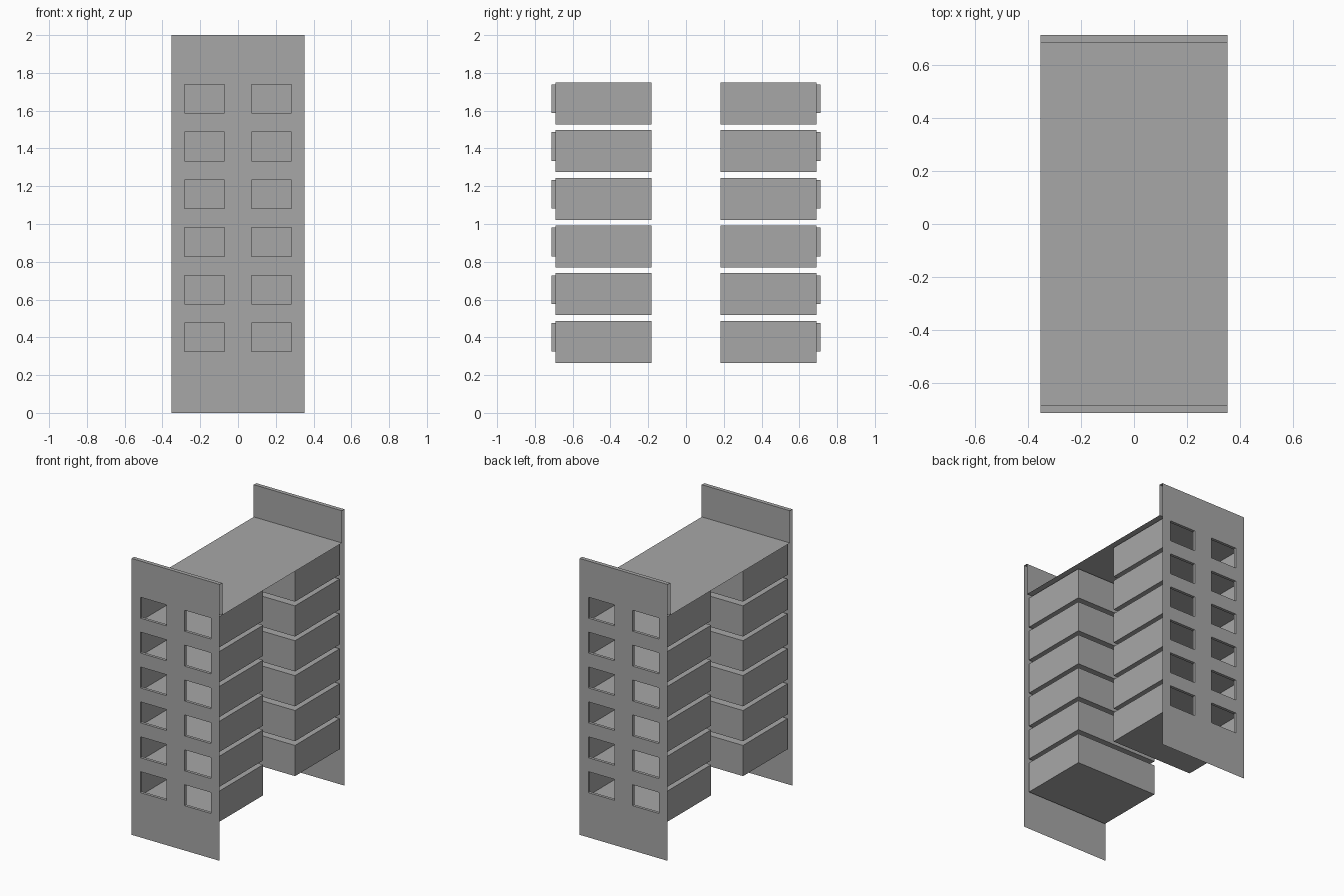
import bpy
import bmesh

cube = bpy.data.objects.get("Cube")
if cube:
    bpy.data.objects.remove(cube, do_unlink=True)

HALF_W = 0.353               # half width of the outer shell
ROOM_W = 0.329               # half width of the rooms
OUTER, PARAPET, ROOM_END, COURT = 0.713, 0.684, 0.692, 0.182   # depths
FLOORS, BASE, PITCH, HEIGHT = 6, 0.265, 0.2525, 0.222
ROOF_Z, TOP = 1.767, 2
WIN_X, WIN_Z = (0.072, 0.283), (0.059, 0.211)   # window, above each floor

concrete = bpy.data.materials.new("concrete_grey")
concrete.use_nodes = True
concrete.diffuse_color = (0.39, 0.39, 0.39, 1)
concrete.node_tree.nodes["Principled BSDF"].inputs["Base Color"].default_value = (0.39, 0.39, 0.39, 1)


def add_object(name, bm):
    bmesh.ops.remove_doubles(bm, verts=bm.verts, dist=0.0001)
    bmesh.ops.recalc_face_normals(bm, faces=bm.faces)
    mesh = bpy.data.meshes.new(name)
    bm.to_mesh(mesh)
    bm.free()
    mesh.materials.append(concrete)
    obj = bpy.data.objects.new(name, mesh)
    bpy.context.collection.objects.link(obj)


def quad(bm, *points):
    bm.faces.new([bm.verts.new(p) for p in points])


def flat(bm, x0, x1, y0, y1, z):
    quad(bm, (x0, y0, z), (x1, y0, z), (x1, y1, z), (x0, y1, z))


def upright(bm, x0, x1, y, z0, z1):
    quad(bm, (x0, y, z0), (x1, y, z0), (x1, y, z1), (x0, y, z1))


def side(bm, x, y0, y1, z0, z1):
    quad(bm, (x, y0, z0), (x, y1, z0), (x, y1, z1), (x, y0, z1))


def pierced_wall(bm, half_width, y, zs):
    """Wall sheet with a window hole in every odd row and column."""
    xs = [-half_width, -WIN_X[1], -WIN_X[0], WIN_X[0], WIN_X[1], half_width]
    for i, (x0, x1) in enumerate(zip(xs, xs[1:])):
        for j, (z0, z1) in enumerate(zip(zs, zs[1:])):
            if not (i % 2 and j % 2):
                upright(bm, x0, x1, y, z0, z1)


def end_wall(name, s):
    """Outer wall sheet, folded over at the top into a parapet."""
    bm = bmesh.new()
    zs = [0] + [BASE + i * PITCH + h for i in range(FLOORS) for h in WIN_Z] + [TOP]
    pierced_wall(bm, HALF_W, s * OUTER, zs)
    flat(bm, -HALF_W, HALF_W, s * OUTER, s * PARAPET, TOP)
    upright(bm, -HALF_W, HALF_W, s * PARAPET, ROOF_Z, TOP)
    add_object(name, bm)


def room(name, s, level):
    """Closed room with two window reveals reaching the outer wall."""
    bm = bmesh.new()
    z0 = BASE + level * PITCH
    z1 = z0 + HEIGHT
    ya, yb = s * COURT, s * ROOM_END
    w0, w1 = z0 + WIN_Z[0], z0 + WIN_Z[1]
    for x in (-ROOM_W, ROOM_W):
        side(bm, x, ya, yb, z0, z1)
    for z in (z0, z1):
        flat(bm, -ROOM_W, ROOM_W, ya, yb, z)
    upright(bm, -ROOM_W, ROOM_W, ya, z0, z1)
    pierced_wall(bm, ROOM_W, yb, [z0, w0, w1, z1])
    for m in (-1, 1):
        xa, xb = m * WIN_X[0], m * WIN_X[1]
        for x in (xa, xb):
            side(bm, x, yb, s * OUTER, w0, w1)
        for z in (w0, w1):
            flat(bm, xa, xb, yb, s * OUTER, z)
    add_object(name, bm)


for label, s in (("front", -1), ("back", 1)):
    end_wall(label + "_wall", s)
    for level in range(FLOORS):
        room(f"{label}_room_{level + 1}", s, level)

# Thin roof sheet bridging both halves
roof = bmesh.new()
flat(roof, -HALF_W, HALF_W, -PARAPET, PARAPET, ROOF_Z)
add_object("roof", roof)
